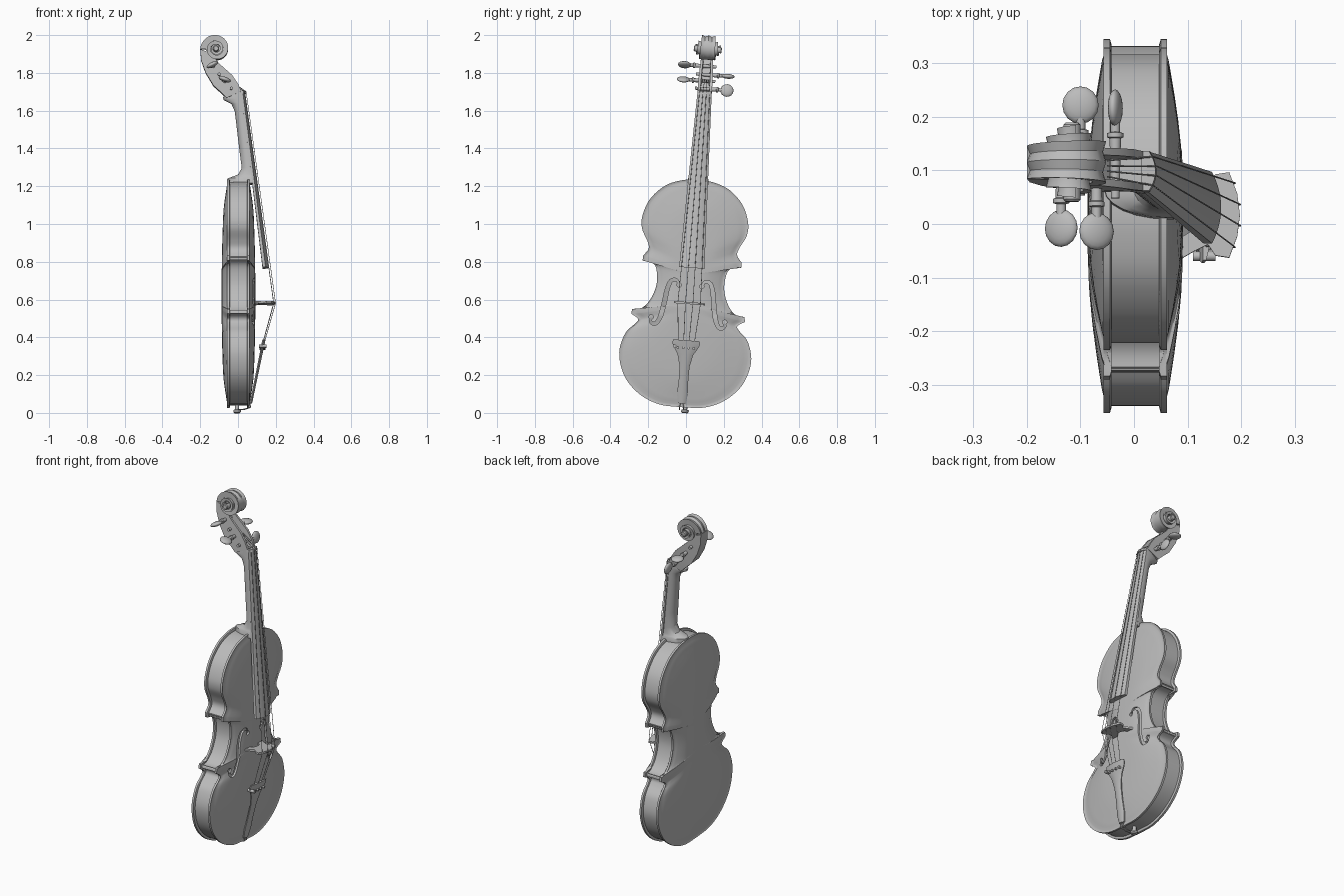
import bpy, bmesh, math
from mathutils import Matrix, Vector

if "Cube" in bpy.data.objects:
    bpy.data.objects.remove(bpy.data.objects["Cube"])

# One plain grey for the whole instrument
grey = bpy.data.materials.new("plain_grey")
grey.use_nodes = True
grey.diffuse_color = (0.5, 0.5, 0.5, 1)
grey.node_tree.nodes["Principled BSDF"].inputs["Base Color"].default_value = (0.5, 0.5, 0.5, 1)

# Parts are built upright (x depth, y across, z along) and then leaned sideways
LEAN = Matrix.Translation((0, -0.026, 0)) @ Matrix.Rotation(math.radians(-4.2), 4, 'X')


def finish(name, bm, merge=0.0):
    if merge:
        bmesh.ops.remove_doubles(bm, verts=bm.verts, dist=merge)
    bmesh.ops.recalc_face_normals(bm, faces=bm.faces)
    bm.transform(LEAN)
    me = bpy.data.meshes.new(name)
    bm.to_mesh(me)
    bm.free()
    ob = bpy.data.objects.new(name, me)
    bpy.context.collection.objects.link(ob)
    me.materials.append(grey)
    return ob


def smooth(ob, angle=35):
    bpy.ops.object.select_all(action='DESELECT')
    ob.select_set(True)
    bpy.context.view_layer.objects.active = ob
    bpy.ops.object.shade_smooth_by_angle(angle=math.radians(angle))
    return ob


def loft(name, sections, caps=True, merge=0.0, ring=False):
    """Skin a list of closed cross-sections."""
    bm = bmesh.new()
    rows = [[bm.verts.new(p) for p in s] for s in sections]
    n = len(rows[0])
    pairs = list(zip(rows, rows[1:])) + ([(rows[-1], rows[0])] if ring else [])
    for a, b in pairs:
        for i in range(n):
            j = (i + 1) % n
            bm.faces.new((a[i], a[j], b[j], b[i]))
    if caps and not ring:
        bm.faces.new(rows[0])
        bm.faces.new(rows[-1])
    return finish(name, bm, merge)


def spline(pts, steps=6):
    """Smooth curve through 2D points."""
    p = [Vector(q) for q in pts]
    p = [2 * p[0] - p[1]] + p + [2 * p[-1] - p[-2]]
    out = []
    for a, b, c, d in zip(p, p[1:], p[2:], p[3:]):
        for k in range(steps):
            t = k / steps
            out.append(0.5 * (2 * b + (c - a) * t + (2 * a - 5 * b + 4 * c - d) * t ** 2
                              + (3 * b - a - 3 * c + d) * t ** 3))
    return out + [p[-2]]


def offset(loop, dist):
    out = []
    for i, p in enumerate(loop):
        d = (loop[(i + 1) % len(loop)] - loop[i - 1]).normalized()
        out.append(p + Vector((-d.y, d.x)) * dist)
    return out


def circle(c, r, axis, n=16):
    q = Vector(axis).to_track_quat('Z', 'Y')
    return [Vector(c) + q @ Vector((r * math.cos(a), r * math.sin(a), 0))
            for a in (2 * math.pi * i / n for i in range(n))]


def turned(name, start, axis, profile):
    """Turned part: profile holds (distance along axis, radius)."""
    a = Vector(axis)
    return smooth(loft(name, [circle(Vector(start) + a * d, r, axis) for d, r in profile]))


def tube(name, pts, radius):
    cu = bpy.data.curves.new(name, 'CURVE')
    cu.dimensions = '3D'
    cu.bevel_depth = radius
    cu.bevel_resolution = 1
    sp = cu.splines.new('POLY')
    sp.points.add(len(pts) - 1)
    for q, p in zip(sp.points, pts):
        q.co = (*(LEAN @ Vector(p)), 1)
    cu.materials.append(grey)
    ob = bpy.data.objects.new(name, cu)
    bpy.context.collection.objects.link(ob)


# Body outline: lower bout, waist, upper bout, then mirrored
lower = [(0, .03), (.12, .037), (.23, .085), (.315, .175), (.35, .295), (.325, .4),
         (.275, .455), (.264, .48), (.302, .505)]
waist = [(.298, .53), (.25, .538), (.208, .585), (.18, .665), (.185, .745), (.21, .782), (.262, .79)]
upper = [(.262, .815), (.235, .855), (.245, .895), (.278, .96), (.28, 1.03), (.245, 1.12),
         (.17, 1.195), (.08, 1.23), (0, 1.237)]
half = spline(lower) + spline(waist) + spline(upper)
outline = half + [Vector((-p.x, p.y)) for p in reversed(half[1:-1])]


def plate(name, inner_x, side, arch):
    """Arched plate with a thin rim and a shallow channel inside the edge."""
    def row(s, lift):
        pts = []
        for p in outline:
            c = .65 + (p.y - .65) * .6
            t = c + (p.y - c) * s
            k = min(max((.93 - s) / .7, 0), 1)
            h = arch * math.sin(k * math.pi / 2) * (1 - 1.6 * (t - .62) ** 2)
            if .9 < s < .98:
                h -= .003
            pts.append((inner_x + side * (h + lift), p.x * s, t))
        return pts
    steps = [0, .2, .4, .55, .7, .8, .88, .94, .97, 1]
    return loft(name, [row(s, 0) for s in steps] + [row(s, .012) for s in reversed(steps)],
                caps=False, merge=.0003)


back = smooth(plate("back_plate", -.045, -1, .03))
top = plate("top_plate", .05, 1, .03)

# Ribs joining the plates
out_rib, in_rib = offset(outline, .013), offset(outline, .02)
smooth(loft("ribs", [[(x, p.x, p.y) for p in loop] for loop, x in
       ((out_rib, -.047), (out_rib, .052), (in_rib, .052), (in_rib, -.047))], ring=True), 25)

# Sound holes cut through the top
f_path = spline([(.06, .675), (.075, .70), (.105, .693), (.122, .643), (.132, .575),
                 (.147, .50), (.17, .462), (.195, .468), (.195, .495)], 4)
for side in (-1, 1):
    n = len(f_path) - 1
    edges = [[], []]
    for i, p in enumerate(f_path):
        d = (f_path[min(i + 1, n)] - f_path[max(i - 1, 0)]).normalized()
        w = .004 + .007 * math.sin(math.pi * i / n)
        for e, sg in zip(edges, (1, -1)):
            e.append(p + Vector((-d.y, d.x)) * w * sg)
    slot = edges[0] + edges[1][::-1]
    cutters = [loft("slot_cutter", [[(x, side * p.x, p.y) for p in slot] for x in (.03, .13)])]
    for e in (f_path[0], f_path[-1]):
        cutters.append(loft("eye_cutter", [circle((x, side * e.x, e.y), .012, (1, 0, 0)) for x in (.03, .13)]))
    for c in cutters:
        c.hide_render = True
        m = top.modifiers.new("cut", 'BOOLEAN')
        m.operation, m.solver, m.object = 'DIFFERENCE', 'EXACT', c
        bpy.context.view_layer.objects.active = top
        bpy.ops.object.modifier_apply(modifier=m.name)
        bpy.data.objects.remove(c)
smooth(top)


# Neck with rounded back and flared heel: (z, back x, front x, half width)
def d_section(z, xb, xf, w):
    return [(xf, -w, z)] + [(xf - .01 - (xf - .01 - xb) * math.sin(a), -w * math.cos(a), z)
                            for a in (math.pi * i / 12 for i in range(13))] + [(xf, w, z)]


neck = [(1.215, -.057, .075, .055), (1.245, -.055, .072, .053), (1.252, -.035, .071, .049),
        (1.265, .0, .07, .046), (1.3, .02, .067, .044), (1.39, .008, .056, .042),
        (1.6, -.017, .032, .037), (1.64, -.035, .027, .037), (1.66, -.075, .024, .036),
        (1.675, -.08, .022, .036), (1.7, -.055, .02, .036)]
smooth(loft("neck", [d_section(*s) for s in neck]))


# Fingerboard with arched face: (z, back x, edge x, crest x, half width)
def arched(z, xb, xe, xc, w):
    return [(xb, w, z), (xb, -w, z)] + [(xe + (xc - xe) * (1 - k * k), w * k, z)
                                        for k in (i / 5 for i in range(-5, 6))]


smooth(loft("fingerboard", [arched(.77, .13, .146, .163, .067), arched(1.695, .017, .026, .036, .038)]))
loft("nut", [arched(1.693, .015, .03, .042, .038), arched(1.708, .013, .028, .04, .037)])

# Open pegbox: (back x, back z, front x, front z, half width)
box = [(-.06, 1.67, .018, 1.705, .037), (-.085, 1.695, 0, 1.745, .038), (-.13, 1.735, -.03, 1.79, .037),
       (-.172, 1.805, -.075, 1.83, .035), (-.195, 1.87, -.11, 1.862, .033), (-.2, 1.93, -.13, 1.9, .031)]
sections = []
for xb, zb, xf, zf, w in box:
    b, f = Vector((xb, 0, zb)), Vector((xf, 0, zf))
    floor = b.lerp(f, .35)
    sections.append([p + Vector((0, k * w, 0)) for p, k in
                     ((b, -1), (f, -1), (f, -.62), (floor, -.55), (floor, .55), (f, .62), (f, 1), (b, 1))])
smooth(loft("pegbox", sections), 40)

# Scroll winding inwards and growing wider, with a round eye
sections = []
for i in range(73):
    turn = 2.3 * i / 72
    a = math.pi - 2 * math.pi * turn
    r, w = .084 * math.exp(-.55 * turn), .031 + .016 * turn
    prof = [(r, -w), (r - .006, -w / 2), (r, 0), (r - .006, w / 2), (r, w), (r * .6, w * .96), (r * .6, -w * .96)]
    sections.append([(-.116 + q * math.cos(a), v, 1.93 + q * math.sin(a)) for q, v in prof])
smooth(loft("scroll", sections))
turned("scroll_eye", (-.116, -.074, 1.93), (0, 1, 0), [(0, .012), (.004, .016), (.144, .016), (.148, .012)])
turned("scroll_core", (-.116, -.03, 1.93), (0, 1, 0), [(0, .055), (.06, .055)])

# Tuning pegs: (x, z, side, tilt of the thumb piece)
for x, z, side, tilt in ((-.136, 1.84, -1, -27), (-.07, 1.762, -1, 18), (-.1, 1.795, 1, 0), (-.035, 1.72, 1, 80)):
    turned("peg_shaft", (x, -side * .052, z), (0, side, 0),
           [(0, .008), (.09, .01), (.112, .011), (.114, .015), (.122, .015), (.124, .009), (.15, .009)])
    bm = bmesh.new()
    bmesh.ops.create_uvsphere(bm, u_segments=16, v_segments=10, radius=1)
    bm.transform(Matrix.Translation((x, side * .117, z)) @ Matrix.Rotation(math.radians(tilt), 4, 'Y')
                 @ Matrix.Diagonal((.034, .035, .013, 1)))
    smooth(finish("peg_head", bm), 60)

# Bridge
bridge = [(0, .198), (.04, .193), (.08, .178), (.076, .152), (.055, .138), (.068, .112), (.085, .083),
          (.045, .083), (.03, .108), (0, .116)]
bridge += [(-u, x) for u, x in reversed(bridge[1:-1])]
loft("bridge", [[(x, u, z) for u, x in bridge] for z in (.577, .588)])

# Tailpiece, tuners, tail gut and end button
tail = [(.05, .02), (.1, .029), (.18, .025), (.25, .027), (.31, .042), (.352, .068), (.37, .074), (.385, .07)]
smooth(loft("tailpiece", [arched(z, .052 + z * .2, .058 + z * .2, .064 + z * .21, w) for z, w in tail]))
for i in range(4):
    u = -.042 + .028 * i
    turned("tuner", (.115, u, .345), (1, 0, 0), [(0, .007), (.03, .007)])
turned("tuner_screw", (.11, -.06, .35), (1, 0, 0), [(0, .009), (.042, .009)])
for u in (-.01, .01):
    tube("tail_gut", [(.062, u, .06), (.066, u, .03), (.03, u, .018), (0, u, .018)], .003)
turned("end_button", (-.005, .02, .0), (0, 0, 1), [(0, .014), (.006, .02), (.016, .02), (.02, .011), (.05, .011)])

# Strings from pegbox over nut and bridge to tailpiece
for k in (-1, -.33, .33, 1):
    tube("string", [(-.05, k * .015, 1.77), (.044 - .008 * k * k, k * .027, 1.705),
                    (.2 - .011 * k * k, k * .06, .582), (.14 - .01 * abs(k), k * .042, .365)], .0015)
